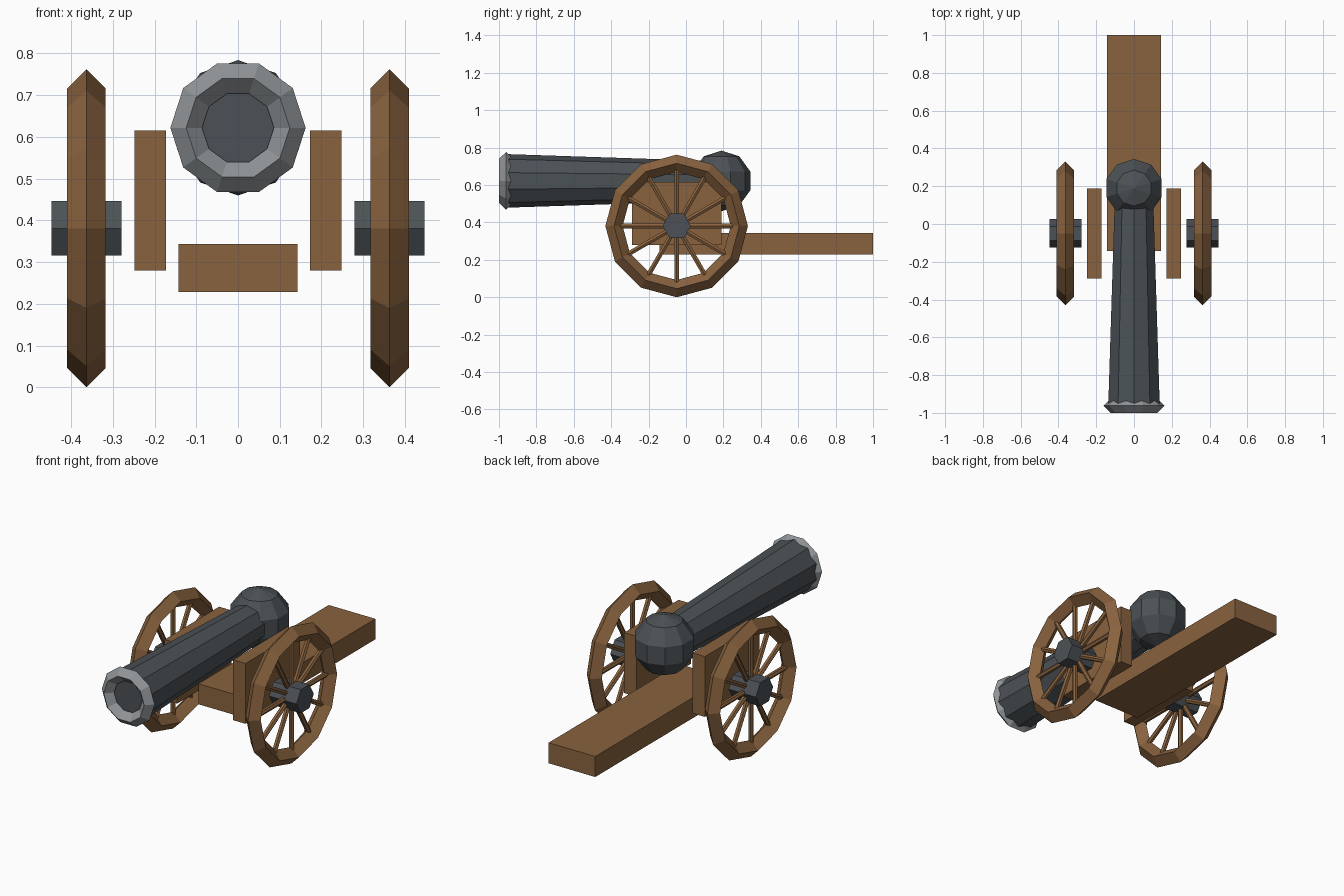
import bpy, bmesh, math
from mathutils import Matrix, Vector

if "Cube" in bpy.data.objects:
    bpy.data.objects.remove(bpy.data.objects["Cube"])


def material(name, rgb):
    m = bpy.data.materials.new(name)
    m.diffuse_color = (*rgb, 1)
    m.use_nodes = True
    m.node_tree.nodes["Principled BSDF"].inputs["Base Color"].default_value = m.diffuse_color
    return m


WOOD = material("brown wood", (0.25, 0.123, 0.049))
IRON = material("dark iron", (0.072, 0.083, 0.092))
STEEL = material("light steel", (0.28, 0.30, 0.315))


def finish(name, bm, mat, loc):
    bmesh.ops.remove_doubles(bm, verts=bm.verts, dist=1e-5)
    bmesh.ops.recalc_face_normals(bm, faces=bm.faces)
    me = bpy.data.meshes.new(name)
    bm.to_mesh(me)
    bm.free()
    me.materials.append(mat)
    ob = bpy.data.objects.new(name, me)
    ob.location = loc
    bpy.context.collection.objects.link(ob)
    return ob


def box(name, size, loc, mat):
    bm = bmesh.new()
    bmesh.ops.create_cube(bm, size=1)
    bmesh.ops.scale(bm, vec=size, verts=bm.verts)
    return finish(name, bm, mat, loc)


def lathe(bm, profile, sides, axis, phase=0.0, ring=False, turn=None):
    """Spin (along, radius) points round an axis; ring closes the profile."""
    rows = []
    for a, r in profile:
        row = []
        for i in range(sides):
            t = phase + 2 * math.pi * i / sides
            c, s = r * math.cos(t), r * math.sin(t)
            p = Vector({"X": (a, c, s), "Y": (c, a, s), "Z": (c, s, a)}[axis])
            row.append(bm.verts.new(turn @ p if turn else p))
        rows.append(row)
    pairs = list(zip(rows, rows[1:]))
    if ring:
        pairs.append((rows[-1], rows[0]))
    for lo, hi in pairs:
        for i in range(sides):
            j = (i + 1) % sides
            bm.faces.new((lo[i], lo[j], hi[j], hi[i]))
    if not ring:
        bm.faces.new(rows[0])
        bm.faces.new(rows[-1])


def spun(name, profile, sides, axis, loc, mat, phase=0.0, ring=False):
    bm = bmesh.new()
    lathe(bm, profile, sides, axis, phase, ring)
    return finish(name, bm, mat, loc)


def diamond(major, minor):
    return [(0, major + minor), (minor, major), (0, major - minor), (-minor, major)]


BORE_Z = 0.622

# barrel, muzzle ring and ball breech
spun("barrel", [(-0.953, 0.143), (0.19, 0.105)], 10, "Y", (0, 0, BORE_Z), IRON, math.pi / 2)
spun("muzzle_ring", diamond(0.124, 0.038), 10, "Y", (0, -0.962, BORE_Z), STEEL, ring=True)
R = 0.162
lats = [math.radians(d) for d in (-89.99, -54, -18, 18, 54, 89.99)]
spun("breech_ball", [(R * math.sin(a), R * math.cos(a)) for a in lats], 10, "Z",
     (0, 0.19, BORE_Z), IRON, math.pi / 2)

# carriage trail
box("trail", (0.286, 1.143, 0.114), (0, 0.4285, 0.286), WOOD)

# cheeks and wheels on both sides
for side, sx in (("left", -1), ("right", 1)):
    box(side + "_cheek", (0.076, 0.477, 0.335), (sx * 0.21, -0.05, 0.448), WOOD)
    centre = (sx * 0.363, -0.05, 0.381)
    spun(side + "_wheel_rim", diamond(0.335, 0.046), 12, "X", centre, WOOD, ring=True)
    spun(side + "_wheel_hub", [(-0.084, 0.0755), (0.084, 0.0755)], 6, "X", centre, IRON)
    bm = bmesh.new()
    for k in range(12):
        lathe(bm, [(0.03, 0.0143), (0.32, 0.0143)], 6, "Z",
              turn=Matrix.Rotation(k * math.pi / 6, 3, "X"))
    finish(side + "_wheel_spokes", bm, WOOD, centre)
